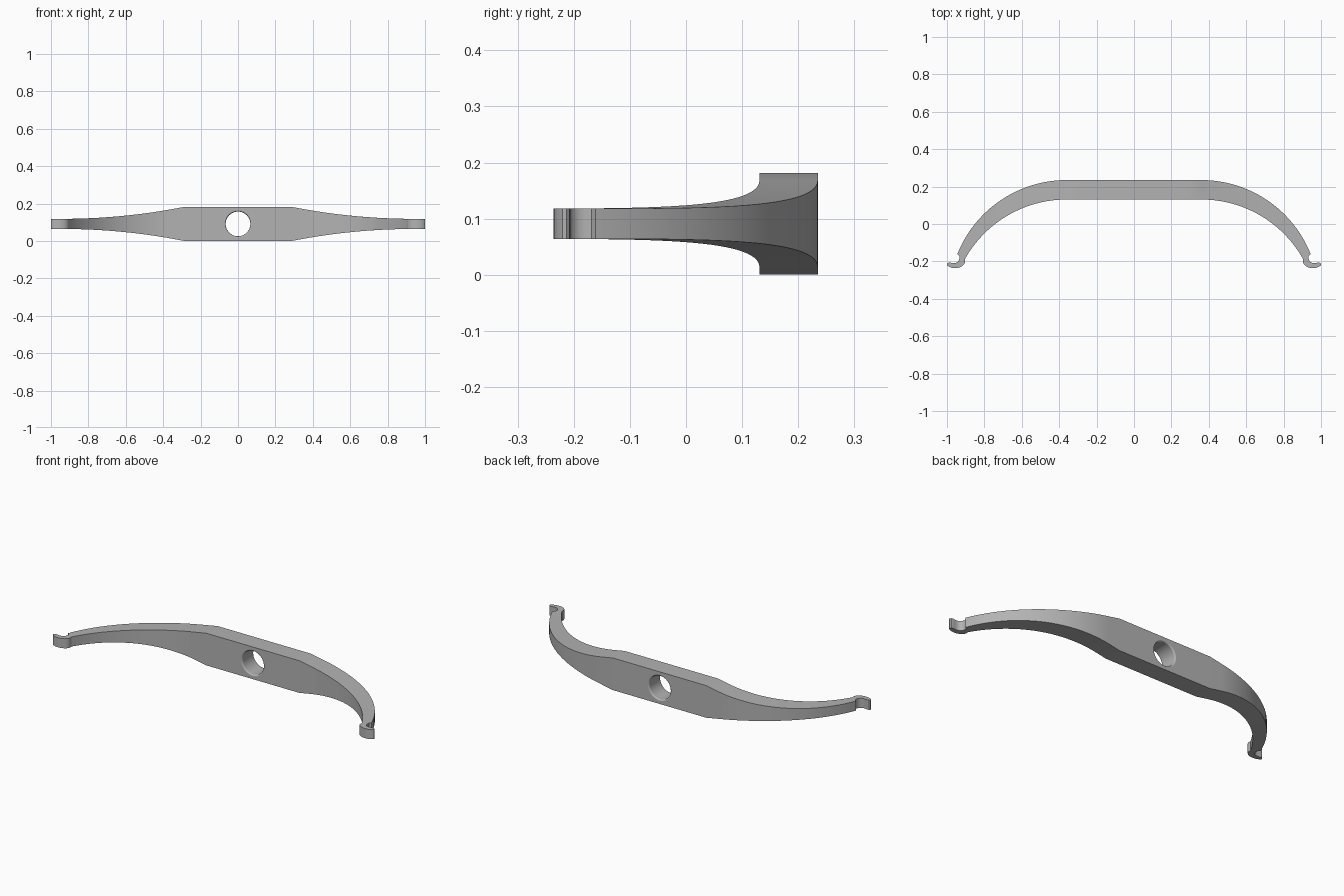
import bpy, bmesh
from math import sin, cos, pi, asin

cube = bpy.data.objects.get("Cube")
if cube:
    bpy.data.objects.remove(cube)

MID = 0.091          # height of the centre line
BACK, FRONT = 0.235, 0.131
FLAT, BEND = 0.29, 0.36

grey = bpy.data.materials.new("plain_grey")
grey.use_nodes = True
colour = (0.45, 0.45, 0.45, 1)
grey.diffuse_color = colour
grey.node_tree.nodes["Principled BSDF"].inputs["Base Color"].default_value = colour


def half_height(x):
    """Full height in the middle, tapering in a curve to a slim tip."""
    t = min(max((x - FLAT) / 0.65, 0), 1)
    return 0.027 + 0.0635 * (1 - t) ** 2


def arc(y, radius, end, k):
    a = end * k
    return (BEND + radius * sin(a), y - radius * (1 - cos(a)))


def make_object(name, bm):
    bmesh.ops.recalc_face_normals(bm, faces=bm.faces[:])
    mesh = bpy.data.meshes.new(name)
    bm.to_mesh(mesh)
    bm.free()
    mesh.materials.append(grey)
    ob = bpy.data.objects.new(name, mesh)
    bpy.context.collection.objects.link(ob)
    return ob


# Plan of one half: pairs of outer and inner points along the arm
STEPS = 24
pairs = [((x, BACK), (x, FRONT)) for x in (0, FLAT)]
for i in range(STEPS + 1):
    k = i / STEPS
    pairs.append((arc(BACK, 0.63, asin(0.585 / 0.63), k),
                  arc(FRONT, 0.624, asin(0.545 / 0.624), k)))
# Small hooked tip
pairs += [((0.935, -0.168), (0.904, -0.2)),
          ((0.933, -0.18), (0.905, -0.208)),
          ((0.935, -0.192), (0.91, -0.217)),
          ((0.942, -0.202), (0.921, -0.227)),
          ((0.953, -0.208), (0.938, -0.234)),
          ((0.968, -0.209), (0.957, -0.236)),
          ((0.984, -0.206), (0.975, -0.234)),
          ((0.995, -0.208), (0.99, -0.228)),
          ((1.0, -0.213), (1.0, -0.22))]

# Curved bar: a four-cornered section swept through the plan
bm = bmesh.new()
rings = []
for outer, inner in pairs:
    ring = []
    for (x, y), side in ((outer, 1), (outer, -1), (inner, -1), (inner, 1)):
        ring.append(bm.verts.new((x, y, MID + side * half_height(x))))
    rings.append(ring)
for a, b in zip(rings, rings[1:]):
    for j in range(4):
        n = (j + 1) % 4
        bm.faces.new((a[j], a[n], b[n], b[j]))
bm.faces.new(rings[-1])
bar = make_object("curved_bar", bm)

# Cutter for the round hole, flared at both ends to round off the rims
RADIUS, FILLET, SIDES = 0.066, 0.008, 48
profile = [(BACK + 0.02, RADIUS + FILLET)]
for i in range(6):
    a = pi / 2 * i / 5
    profile.append((BACK - FILLET + FILLET * cos(a),
                    RADIUS + FILLET * (1 - sin(a))))
centre = (BACK + FRONT) / 2
profile += [(2 * centre - y, r) for y, r in reversed(profile)]
bm = bmesh.new()
rings = [[bm.verts.new((r * cos(2 * pi * s / SIDES), y,
                        MID + r * sin(2 * pi * s / SIDES)))
          for s in range(SIDES)] for y, r in profile]
for a, b in zip(rings, rings[1:]):
    for s in range(SIDES):
        n = (s + 1) % SIDES
        bm.faces.new((a[s], a[n], b[n], b[s]))
bm.faces.new(rings[0])
bm.faces.new(rings[-1])
cutter = make_object("hole_cutter", bm)
cutter.hide_render = True

# Mirror the half, cut the hole, then drop the cutter
bpy.ops.object.select_all(action="DESELECT")
bpy.context.view_layer.objects.active = bar
bar.select_set(True)
mirror = bar.modifiers.new("mirror", "MIRROR")
mirror.use_clip = True
hole = bar.modifiers.new("hole", "BOOLEAN")
hole.operation = "DIFFERENCE"
hole.solver = "EXACT"
hole.object = cutter
for name in ("mirror", "hole"):
    bpy.ops.object.modifier_apply(modifier=name)
bpy.data.objects.remove(cutter)

# Smooth curves with crisp edges
bpy.ops.object.shade_smooth_by_angle(angle=pi / 6)
weighted = bar.modifiers.new("weighted_normals", "WEIGHTED_NORMAL")
weighted.keep_sharp = True
